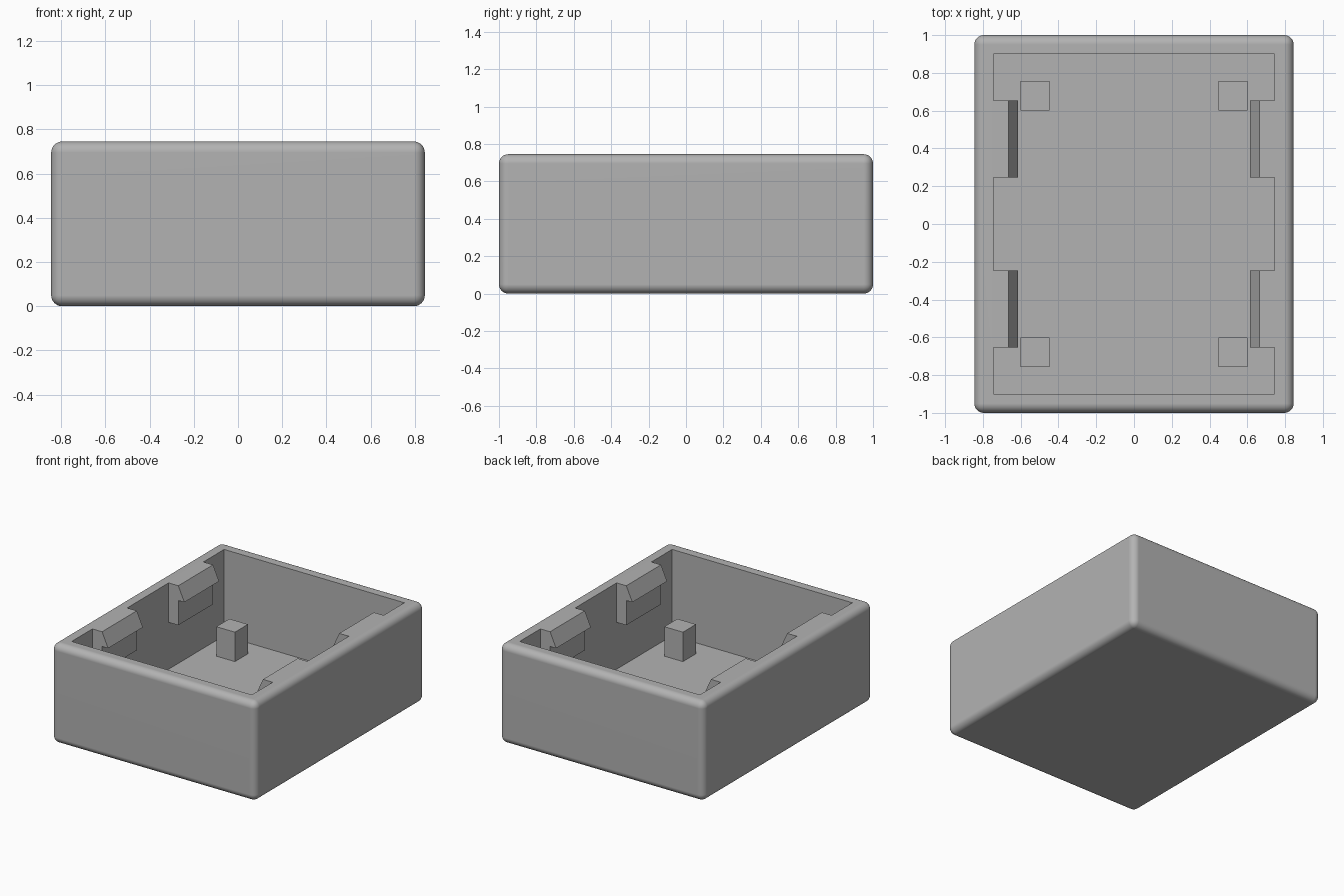
import bpy
import bmesh
from mathutils import Vector

default = bpy.data.objects.get("Cube")
if default:
    bpy.data.objects.remove(default)

HALF_X, HALF_Y, HEIGHT = 0.845, 1.0, 0.745
CAV_X, CAV_Y, FLOOR = 0.745, 0.9, 0.1
ROUND = 0.05

# Single plain grey plastic
plastic = bpy.data.materials.new("grey_plastic")
plastic.use_nodes = True
GREY = (0.45, 0.45, 0.45, 1.0)
plastic.diffuse_color = GREY
plastic.node_tree.nodes["Principled BSDF"].inputs["Base Color"].default_value = GREY


def add_object(name, bm):
    bmesh.ops.recalc_face_normals(bm, faces=bm.faces)
    mesh = bpy.data.meshes.new(name)
    bm.to_mesh(mesh)
    bm.free()
    mesh.materials.append(plastic)
    obj = bpy.data.objects.new(name, mesh)
    bpy.context.collection.objects.link(obj)
    return obj


def box(bm, low, high):
    low, high = Vector(low), Vector(high)
    verts = bmesh.ops.create_cube(bm, size=1)["verts"]
    bmesh.ops.scale(bm, vec=high - low, verts=verts)
    bmesh.ops.translate(bm, vec=(low + high) / 2, verts=verts)


# Tray: rounded box whose flat top is inset into a rim and sunk to the floor
bm = bmesh.new()
box(bm, (-HALF_X, -HALF_Y, 0), (HALF_X, HALF_Y, HEIGHT))
bmesh.ops.bevel(bm, geom=bm.edges[:], offset=ROUND, segments=8,
                profile=0.5, affect='EDGES')
top = max(bm.faces, key=lambda f: f.calc_center_median().z + f.calc_area())
bmesh.ops.inset_region(bm, faces=[top], thickness=HALF_X - ROUND - CAV_X)
for v in top.verts:
    v.co.x = CAV_X if v.co.x > 0 else -CAV_X
    v.co.y = CAV_Y if v.co.y > 0 else -CAV_Y
sunk = bmesh.ops.extrude_face_region(bm, geom=[top])["geom"]
bmesh.ops.translate(bm, vec=(0, 0, FLOOR - HEIGHT),
                    verts=[g for g in sunk if isinstance(g, bmesh.types.BMVert)])
if top.is_valid:
    bmesh.ops.delete(bm, geom=[top], context='FACES_ONLY')
tray = add_object("tray", bm)
bpy.context.view_layer.objects.active = tray
tray.select_set(True)
bpy.ops.object.shade_smooth_by_angle(angle=0.6)
normals = tray.modifiers.new("flat_sides", 'WEIGHTED_NORMAL')
normals.keep_sharp = True

# Snap clip outline: block on the wall with a sloped hook at its upper edge
ARM, TIP, HOOK_Z, CLIP_Z = 0.665, 0.615, 0.635, 0.45
CLIP = [(CAV_X, CLIP_Z), (ARM, CLIP_Z), (ARM, HOOK_Z),
        (TIP, HOOK_Z), (ARM, HEIGHT), (CAV_X, HEIGHT)]

for sx, side in ((1, "left"), (-1, "right")):
    for sy, end in ((-1, "front"), (1, "back")):
        bm = bmesh.new()
        face = bm.faces.new([bm.verts.new((sx * x, sy * 0.245, z)) for x, z in CLIP])
        moved = bmesh.ops.extrude_face_region(bm, geom=[face])["geom"]
        bmesh.ops.translate(bm, vec=(0, sy * 0.41, 0),
                            verts=[g for g in moved if isinstance(g, bmesh.types.BMVert)])
        add_object(f"clip_{end}_{side}", bm)

        # Square support post near each corner
        bm = bmesh.new()
        box(bm, (-0.077, -0.077, FLOOR - 0.02), (0.077, 0.077, 0.32))
        bmesh.ops.translate(bm, vec=(sx * 0.524, sy * 0.679, 0), verts=bm.verts)
        add_object(f"post_{end}_{side}", bm)
